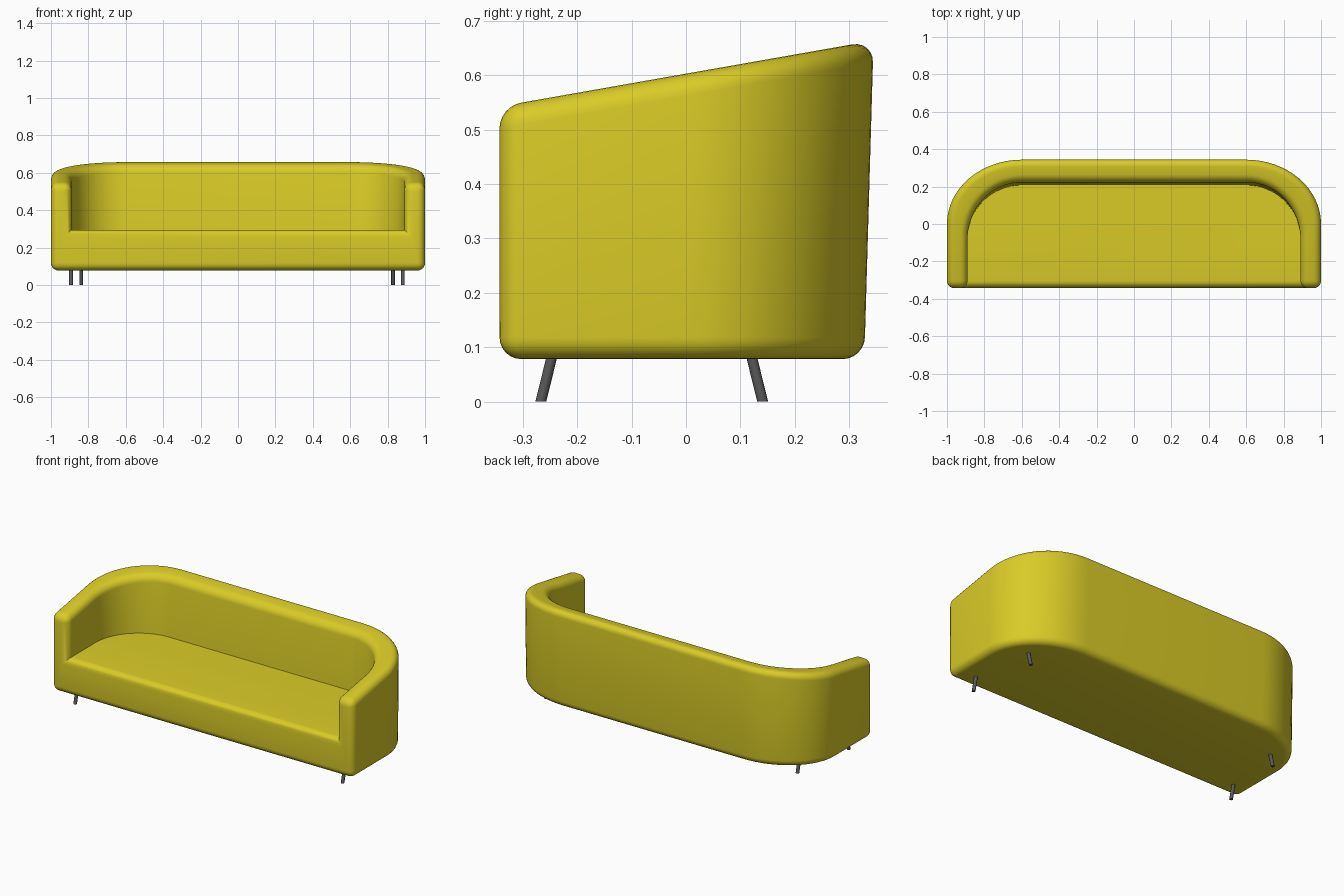
import bpy, bmesh, math

if "Cube" in bpy.data.objects:
    bpy.data.objects.remove(bpy.data.objects["Cube"])

def material(name, color):
    m = bpy.data.materials.new(name)
    m.diffuse_color = (*color, 1)
    m.use_nodes = True
    m.node_tree.nodes["Principled BSDF"].inputs["Base Color"].default_value = m.diffuse_color
    return m

def add_object(name, bm, mat, angle):
    me = bpy.data.meshes.new(name)
    bm.to_mesh(me)
    bm.free()
    ob = bpy.data.objects.new(name, me)
    bpy.context.collection.objects.link(ob)
    me.materials.append(mat)
    bpy.ops.object.select_all(action='DESELECT')
    ob.select_set(True)
    bpy.context.view_layer.objects.active = ob
    bpy.ops.object.shade_smooth_by_angle(angle=math.radians(angle))
    return ob

fabric = material("yellow_fabric", (0.70, 0.60, 0.02))
metal = material("dark_metal", (0.10, 0.10, 0.10))

FRONT, BOTTOM, SEAT = -0.343, 0.078, 0.295
STEPS = 16

def rim_z(y):
    return 0.603 + 0.176 * y

def outline(cy, rx, ry):
    """U-shaped plan: straight arms, elliptical rear corners, straight back."""
    arc = [math.pi / 2 * i / STEPS for i in range(STEPS + 1)]
    right = [(1.0 * 0.6 + rx * math.cos(a), cy + ry * math.sin(a)) for a in arc]
    right.insert(0, (0.6 + rx, FRONT))
    return right + [(-x, y) for x, y in reversed(right)]

# Body: one closed shell with a wrap-around back, arms and seat
bm = bmesh.new()

def ring(points, z):
    return [bm.verts.new((x, y, z if z is not None else rim_z(y))) for x, y in points]

outer_low = ring(outline(0.0, 0.4, 0.328), BOTTOM)
outer_top = ring(outline(0.0, 0.4, 0.345), None)
inner_top = ring(outline(-0.08, 0.29, 0.305), None)
inner_low = ring(outline(-0.08, 0.29, 0.288), SEAT)
rings = [outer_low, outer_top, inner_top, inner_low]
for a, b in zip(rings, rings[1:]):
    for i in range(len(a) - 1):
        bm.faces.new((a[i], a[i + 1], b[i + 1], b[i]))
bm.faces.new(outer_low)
bm.faces.new(inner_low)
bm.faces.new([r[0] for r in rings] + [r[-1] for r in reversed(rings)])
bmesh.ops.recalc_face_normals(bm, faces=bm.faces[:])
bm.normal_update()

# Round every outward edge, keeping the seat crease crisp
edges = [e for e in bm.edges if e.calc_face_angle_signed() > 0.6]
bmesh.ops.bevel(bm, geom=edges, offset=0.04, offset_type='OFFSET', segments=6,
                profile=0.5, affect='EDGES', clamp_overlap=False)
add_object("sofa_body", bm, fabric, 35)

# Legs: slim rods splayed to the front and back, cut flat at the floor
def leg(name, x, y_top, y_foot):
    bm = bmesh.new()
    bmesh.ops.create_cone(bm, cap_ends=True, segments=16, radius1=0.01,
                          radius2=0.01, depth=0.085)
    for v in bm.verts:
        v.co.x += x
        v.co.y += y_top if v.co.z > 0 else y_foot
        v.co.z += 0.0425
    add_object(name, bm, metal, 40)

for side, front_x, back_x in (("left", -0.893, -0.838), ("right", 0.881, 0.829)):
    leg("front_leg_" + side, front_x, -0.246, -0.267)
    leg("back_leg_" + side, back_x, 0.120, 0.141)
